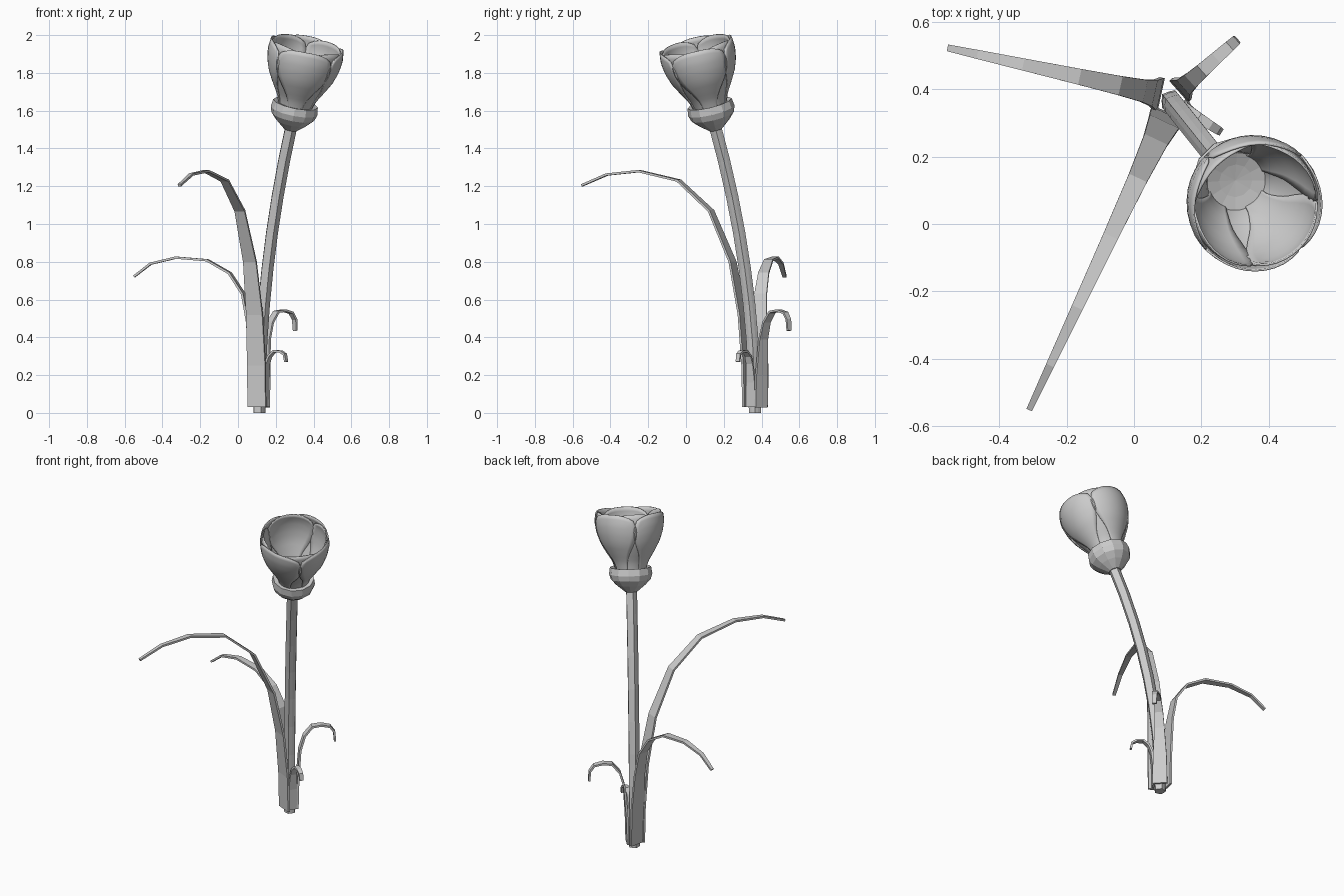
import bpy, bmesh, math
from mathutils import Vector, Matrix

if "Cube" in bpy.data.objects:
    bpy.data.objects.remove(bpy.data.objects["Cube"])


def make_object(name, verts, faces, matrix=None, thickness=0, smooth=False):
    mesh = bpy.data.meshes.new(name)
    mesh.from_pydata(verts, [], faces)
    bm = bmesh.new()
    bm.from_mesh(mesh)
    bmesh.ops.remove_doubles(bm, verts=bm.verts, dist=1e-5)
    bmesh.ops.recalc_face_normals(bm, faces=bm.faces)
    bm.to_mesh(mesh)
    bm.free()
    obj = bpy.data.objects.new(name, mesh)
    bpy.context.collection.objects.link(obj)
    if matrix:
        obj.matrix_world = matrix
    if thickness:
        mod = obj.modifiers.new("thickness", 'SOLIDIFY')
        mod.thickness = thickness
        mod.offset = 0
    if smooth:
        mesh.polygons.foreach_set("use_smooth", [True] * len(mesh.polygons))
    return obj


def grid_faces(rows, cols, wrap=False):
    """Quads for a row-by-row grid of points."""
    last = cols if wrap else cols - 1
    return [(i * cols + j, i * cols + (j + 1) % cols,
             (i + 1) * cols + (j + 1) % cols, (i + 1) * cols + j)
            for i in range(rows - 1) for j in range(last)]


def lerp_table(values, t):
    p = t * (len(values) - 1)
    i = min(int(p), len(values) - 2)
    return values[i] + (values[i + 1] - values[i]) * (p - i)


# Stem: ten-sided tube bending toward the front right
SIDES, STEPS, TOP = 10, 8, 1.53
verts = []
for i in range(STEPS + 1):
    z = TOP * i / STEPS
    centre = Vector((0.111 + 0.0733 * z * z, 0.365 - 0.0917 * z * z, z))
    tangent = Vector((0.1466 * z, -0.1834 * z, 1))
    turn = Vector((0, 0, 1)).rotation_difference(tangent)
    for j in range(SIDES):
        a = 2 * math.pi * j / SIDES
        r = 0.034 if j % 2 == 0 else 0.029
        verts.append(centre + turn @ Vector((r * math.cos(a), r * math.sin(a), 0)))
faces = grid_faces(STEPS + 1, SIDES, True)
faces += [tuple(range(SIDES)), tuple(range(STEPS * SIDES, (STEPS + 1) * SIDES))]
make_object("stem", verts, faces)

# Frame of the tilted flower head
turn = Vector((0, 0, 1)).rotation_difference(Vector((0.2, -0.24, 1)))
HEAD = Matrix.Translation((0.277, 0.158, 1.5)) @ turn.to_matrix().to_4x4()

# Receptacle: faceted cup with a rolled rim
profile = [(0, 0), (0.036, 0), (0.085, 0.04), (0.116, 0.073), (0.126, 0.105),
           (0.12, 0.145), (0.095, 0.14), (0.05, 0.13), (0, 0.125)]
N = 12
verts = [(r * math.cos(2 * math.pi * j / N), r * math.sin(2 * math.pi * j / N), s)
         for r, s in profile for j in range(N)]
make_object("receptacle", verts, grid_faces(len(profile), N, True), HEAD)

# Petals: an outer and an inner whorl of four
RADII = [0.085, 0.103, 0.138, 0.17, 0.19, 0.199, 0.193]
HALF_ANGLES = [24, 25, 32, 41, 47, 48, 42]
ROWS, COLS = 15, 11


def petal(name, angle, inset):
    pts = []
    for i in range(ROWS):
        t = i / (ROWS - 1)
        for j in range(COLS):
            u = 2 * j / (COLS - 1) - 1
            tt = t * (1 - 0.1 * abs(u) ** 3)
            r = lerp_table(RADII, tt) - inset * (0.4 + 0.6 * t)
            a = angle + u * math.radians(lerp_table(HALF_ANGLES, t))
            pts.append((r * math.cos(a), r * math.sin(a), 0.12 + 0.352 * tt))
    make_object(name, pts, grid_faces(ROWS, COLS), HEAD, 0.006, True)


for k in range(4):
    petal(f"outer_petal_{k + 1}", k * math.pi / 2, 0)
    petal(f"inner_petal_{k + 1}", (k + 0.5) * math.pi / 2, 0.011)


# Leaves: tapered strips that rise beside the stem and arch outward
def leaf(name, base, tip, path, base_width, tip_width):
    base, tip = Vector(base), Vector(tip)
    run = tip - base
    side = Vector((-run.y, run.x, 0)).normalized()
    pts = [Vector((*(base + run * u), z)) for u, z in path]
    lengths = [0]
    for a, b in zip(pts, pts[1:]):
        lengths.append(lengths[-1] + (b - a).length)
    verts = []
    for p, d in zip(pts, lengths):
        f = max(0, d / lengths[-1] - 0.2) / 0.8
        w = base_width + (tip_width - base_width) * f ** 0.8
        verts += [p - side * w / 2, p + side * w / 2]
    make_object(name, verts, grid_faces(len(pts), 2), None, 0.012)


leaf("long_leaf", (0.1, 0.325), (-0.31, -0.55),
     [(0, 0.03), (0.005, 0.25), (0.03, 0.52), (0.09, 0.8), (0.22, 1.07),
      (0.415, 1.23), (0.655, 1.28), (0.85, 1.262), (1, 1.205)], 0.105, 0.018)
leaf("left_leaf", (0.075, 0.385), (-0.55, 0.522),
     [(0, 0.03), (0.005, 0.25), (0.03, 0.48), (0.075, 0.63), (0.19, 0.74),
      (0.38, 0.808), (0.645, 0.822), (0.86, 0.79), (1, 0.722)], 0.1, 0.02)
leaf("back_leaf", (0.137, 0.397), (0.303, 0.545),
     [(0, 0.03), (0.02, 0.2), (0.08, 0.39), (0.2, 0.48), (0.4, 0.535),
      (0.64, 0.542), (0.87, 0.53), (0.98, 0.495), (1, 0.435)], 0.085, 0.025)
leaf("small_leaf", (0.143, 0.345), (0.255, 0.275),
     [(0, 0.03), (0.02, 0.16), (0.1, 0.26), (0.22, 0.3), (0.45, 0.327),
      (0.75, 0.325), (0.94, 0.31), (1, 0.27)], 0.06, 0.022)
